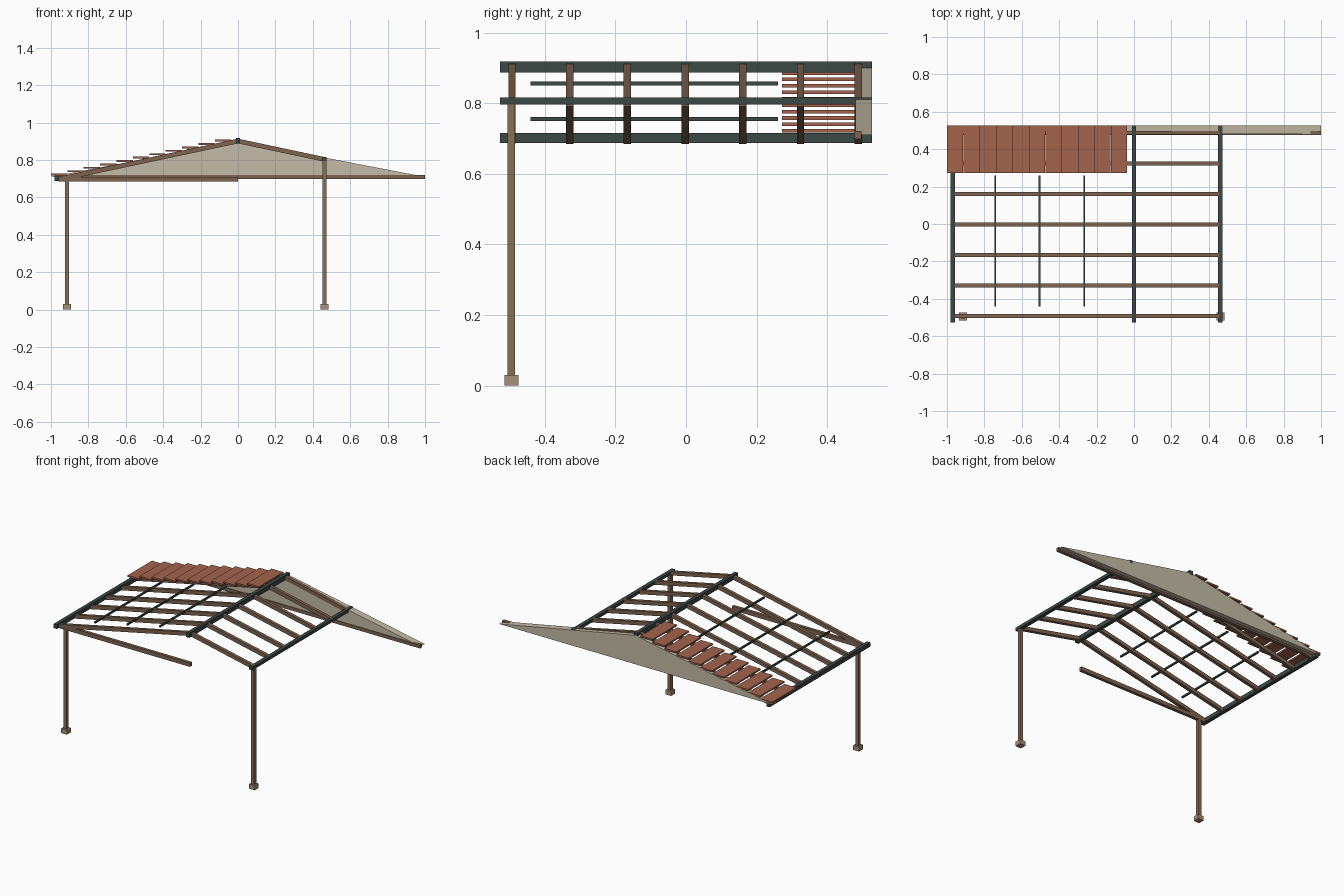
import bpy
import bmesh
from mathutils import Vector

if "Cube" in bpy.data.objects:
    bpy.data.objects.remove(bpy.data.objects["Cube"], do_unlink=True)


def material(name, r, g, b):
    m = bpy.data.materials.new(name)
    m.use_nodes = True
    m.diffuse_color = (r, g, b, 1)
    m.node_tree.nodes["Principled BSDF"].inputs["Base Color"].default_value = (r, g, b, 1)
    return m


post_wood = material("post_wood", 0.24, 0.16, 0.095)
rafter_wood = material("rafter_wood", 0.21, 0.13, 0.08)
footing_tan = material("footing_tan", 0.38, 0.29, 0.19)
dark_green = material("dark_green", 0.045, 0.065, 0.06)
tile_red = material("tile_red", 0.37, 0.125, 0.075)
gable_beige = material("gable_beige", 0.56, 0.50, 0.39)


def prism(name, profile, y0, y1, mat):
    """Extrude an outline in the xz plane from y0 to y1."""
    bm = bmesh.new()
    face = bm.faces.new([bm.verts.new((x, y0, z)) for x, z in profile])
    ext = bmesh.ops.extrude_face_region(bm, geom=[face])
    moved = [v for v in ext["geom"] if isinstance(v, bmesh.types.BMVert)]
    bmesh.ops.translate(bm, verts=moved, vec=Vector((0, y1 - y0, 0)))
    bmesh.ops.recalc_face_normals(bm, faces=bm.faces)
    mesh = bpy.data.meshes.new(name)
    bm.to_mesh(mesh)
    bm.free()
    mesh.materials.append(mat)
    obj = bpy.data.objects.new(name, mesh)
    bpy.context.scene.collection.objects.link(obj)
    return obj


def box(name, x0, x1, y0, y1, z0, z1, mat):
    return prism(name, [(x0, z0), (x1, z0), (x1, z1), (x0, z1)], y0, y1, mat)


# Front posts on their footings
for side, x, top in (("right", -0.915, 0.69), ("left", 0.462, 0.81)):
    box(side + "_post", x - 0.011, x + 0.011, -0.506, -0.484, 0.02, top, post_wood)
    box(side + "_footing", x - 0.021, x + 0.021, -0.515, -0.474, 0, 0.03, footing_tan)

# Long beams running front to back
for name, x, z0, z1 in (("eave_beam", -0.97, 0.688, 0.716),
                        ("ridge_beam", 0, 0.888, 0.918),
                        ("side_beam", 0.462, 0.797, 0.817)):
    box(name, x - 0.012, x + 0.012, -0.527, 0.527, z0, z1, dark_green)

# Seven rafter pairs
depth = 0.025
for i in range(7):
    y = -0.493 + 0.1635 * i
    for side, x, z in (("right", -0.96, 0.71), ("left", 0.462, 0.816)):
        outline = [(0, 0.914), (x, z), (x, z - depth), (0, 0.914 - depth)]
        prism(f"{side}_rafter_{i + 1}", outline, y - 0.0105, y + 0.0105, rafter_wood)

# Horizontal ties at the front and back
box("front_tie", -0.96, 0, -0.503, -0.483, 0.684, 0.71, rafter_wood)
box("back_tie", -0.96, 1, 0.477, 0.498, 0.699, 0.721, rafter_wood)

# Thin battens across the right slope
for i, x in enumerate((-0.742, -0.505, -0.266)):
    z = 0.913 + 0.212 * x
    box(f"batten_{i + 1}", x - 0.005, x + 0.005, -0.44, 0.26, z - 0.006, z + 0.005, dark_green)

# Back gable panel
prism("gable_panel", [(-1, 0.71), (1, 0.71), (0, 0.902)], 0.481, 0.527, gable_beige)

# Stepped tile rows
for i in range(11):
    x, z = -1 + 0.0876 * i, 0.722 + 0.0182 * i
    box(f"roof_tile_{i + 1}", x, x + 0.087, 0.272, 0.527, z - 0.005, z + 0.005, tile_red)
